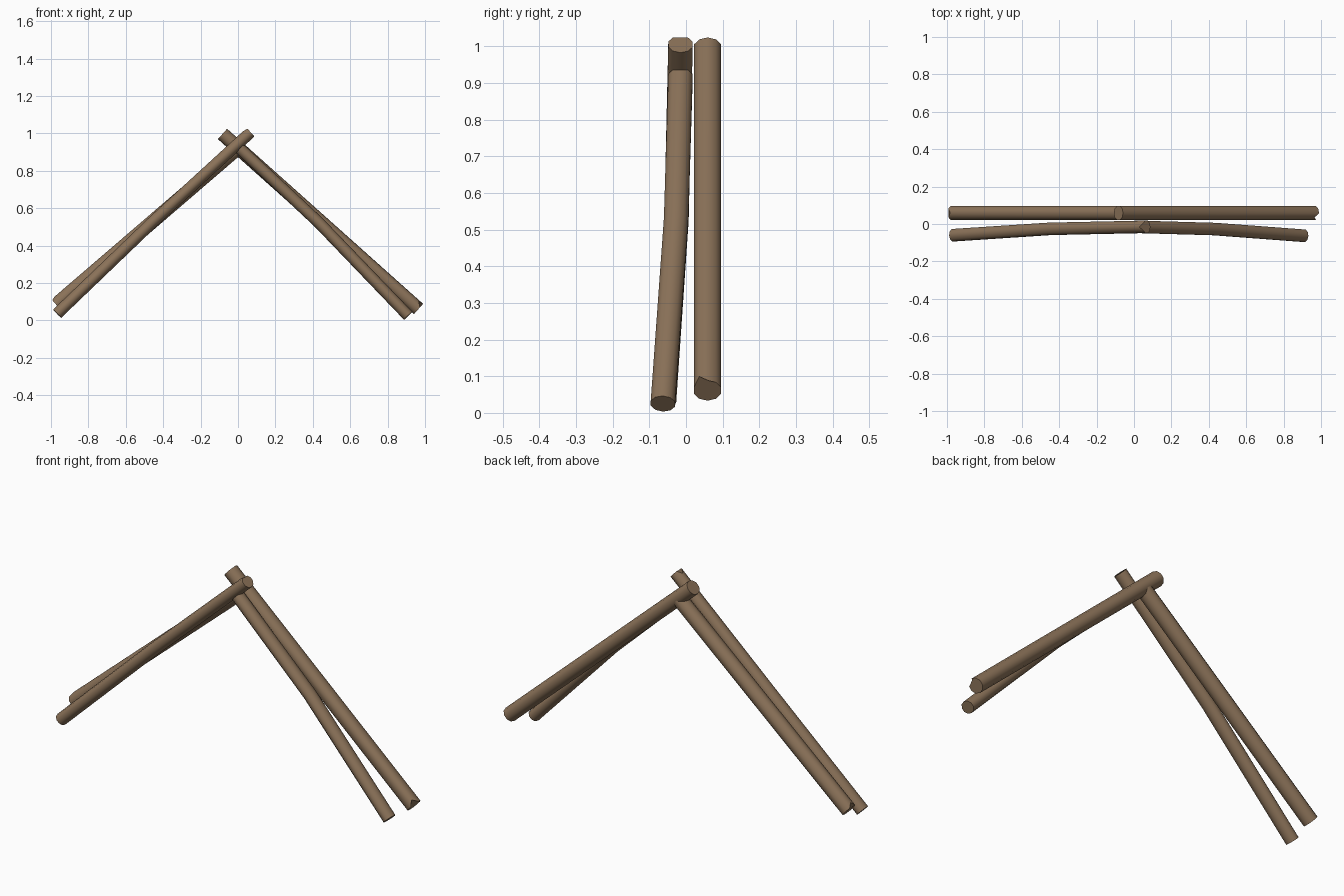
import bpy, bmesh, math
from mathutils import Vector

if "Cube" in bpy.data.objects:
    bpy.data.objects.remove(bpy.data.objects["Cube"])

bark = bpy.data.materials.new("brown wood")
bark.diffuse_color = (0.26, 0.17, 0.10, 1)
bark.use_nodes = True
bark.node_tree.nodes["Principled BSDF"].inputs["Base Color"].default_value = bark.diffuse_color
SIDES = 10


def log(name, path, ry, rv, notch=None):
    """Swept round log along path; notch=(ring index, angle index, depth) chips an end."""
    pts = [Vector(p) for p in path]
    bm = bmesh.new()
    rings = []
    for i, p in enumerate(pts):
        d = (pts[min(i + 1, len(pts) - 1)] - pts[max(i - 1, 0)]).normalized()
        v = d.cross(Vector((0, 1, 0))).normalized()
        if v.z < 0:
            v = -v
        u = d.cross(v).normalized()
        if u.y < 0:
            u = -u
        ring = []
        for k in range(SIDES):
            a = 2 * math.pi * (k + 0.5) / SIDES
            ring.append(bm.verts.new(p + u * ry * math.cos(a) + v * rv * math.sin(a)))
        rings.append(ring)
    for r0, r1 in zip(rings, rings[1:]):
        for k in range(SIDES):
            j = (k + 1) % SIDES
            bm.faces.new((r0[k], r0[j], r1[j], r1[k]))
    bm.faces.new(rings[0])
    bm.faces.new(rings[-1])
    # chipped end
    if notch:
        i, k, depth = notch
        inward = (pts[1] - pts[0]) if i == 0 else (pts[-2] - pts[-1])
        rings[i][k].co += inward.normalized() * depth
    bmesh.ops.recalc_face_normals(bm, faces=bm.faces)
    me = bpy.data.meshes.new(name)
    bm.to_mesh(me)
    bm.free()
    me.materials.append(bark)
    ob = bpy.data.objects.new(name, me)
    bpy.context.collection.objects.link(ob)
    bpy.context.view_layer.objects.active = ob
    ob.select_set(True)
    bpy.ops.object.shade_smooth_by_angle(angle=math.radians(45))
    ob.select_set(False)


# front pair: bent outwards halfway down
log("front_left_log", [(-0.967, -0.060, 0.036), (-0.45, -0.026, 0.532), (0.067, -0.015, 1.006)],
    0.035, 0.031, (-1, 2, 0.025))
log("front_right_log", [(0.91, -0.063, 0.025), (0.43, -0.027, 0.525), (0.01, -0.015, 0.918)],
    0.035, 0.031)

# back pair: straight and a little thicker
log("back_right_log", [(0.965, 0.059, 0.061), (-0.083, 0.059, 0.997)], 0.039, 0.037, (0, 3, 0.025))
log("back_left_log", [(-0.973, 0.059, 0.085), (-0.005, 0.059, 0.917)], 0.039, 0.037, (0, 2, 0.02))
